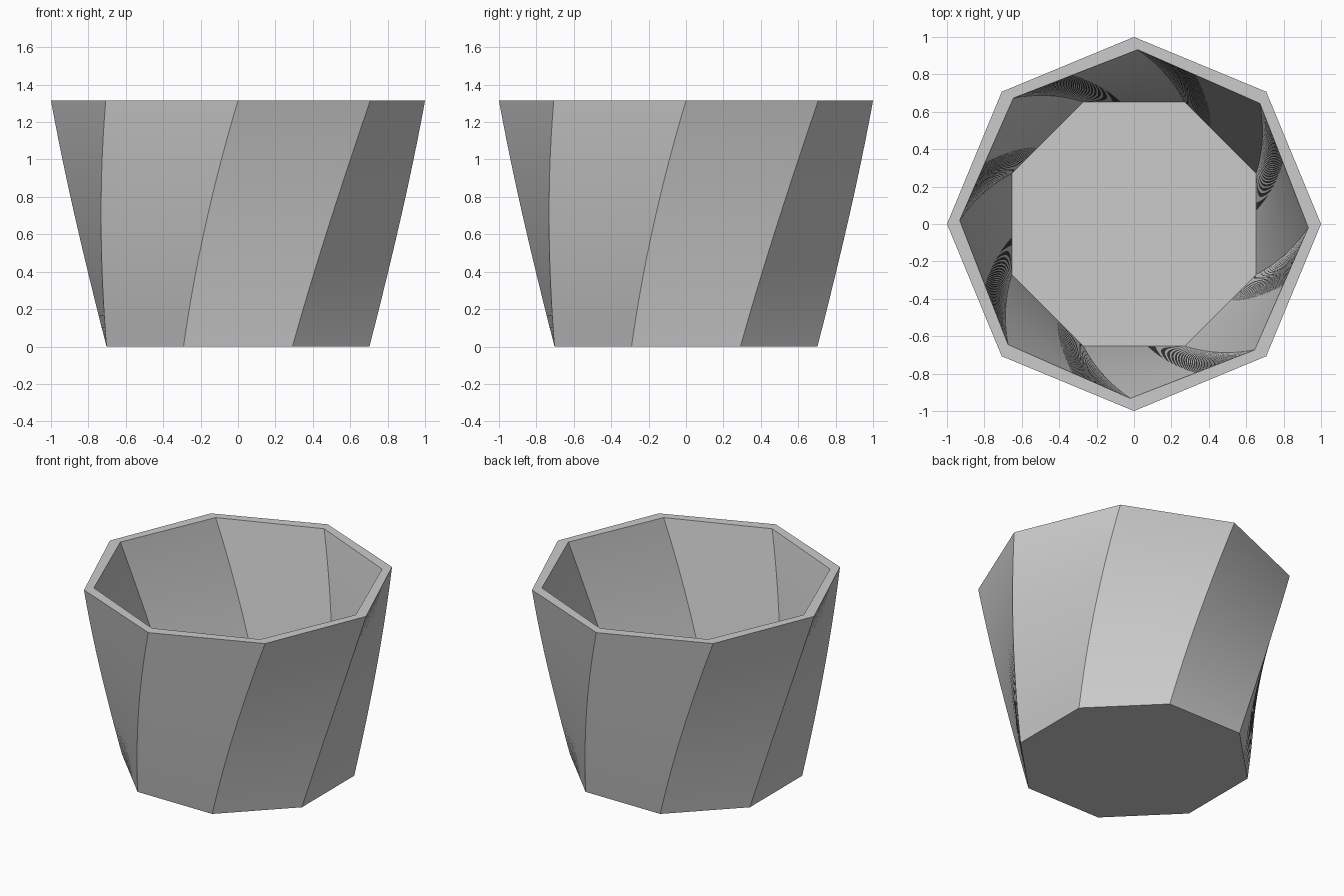
import bpy, bmesh
from math import cos, sin, pi, radians

SIDES, STEPS = 8, 64
HEIGHT, FLOOR = 1.315, 0.07
TWIST = pi / 8
R_BOTTOM, R_TOP, WALL = 0.761, 1.0, 0.055

old = bpy.data.objects.get("Cube")
if old:
    bpy.data.objects.remove(old, do_unlink=True)

grey = bpy.data.materials.new("plain_grey")
grey.use_nodes = True
colour = (0.6, 0.6, 0.6, 1.0)
grey.diffuse_color = colour
grey.node_tree.nodes["Principled BSDF"].inputs["Base Color"].default_value = colour


def ring(bm, z, lift, inset):
    """One octagon of the twisted taper, raised by lift and shrunk by inset."""
    t = (z - lift) / HEIGHT
    r = R_BOTTOM + (R_TOP - R_BOTTOM) * t - inset
    turn = TWIST * (t - 1)
    angles = [turn + 2 * pi * i / SIDES for i in range(SIDES)]
    return [bm.verts.new((r * cos(a), r * sin(a), z)) for a in angles]


bm = bmesh.new()
# Outer wall going up, then the inner wall coming down to the floor
rings = [ring(bm, HEIGHT * k / STEPS, 0, 0) for k in range(STEPS + 1)]
rings += [ring(bm, HEIGHT - (HEIGHT - FLOOR) * k / STEPS, FLOOR, WALL)
          for k in range(STEPS + 1)]
for a, b in zip(rings, rings[1:]):
    for i in range(SIDES):
        j = (i + 1) % SIDES
        bm.faces.new((a[i], a[j], b[j], b[i]))
# Underside and inner floor
bm.faces.new(rings[0][::-1])
bm.faces.new(rings[-1])
bmesh.ops.recalc_face_normals(bm, faces=bm.faces)

mesh = bpy.data.meshes.new("twisted_planter")
bm.to_mesh(mesh)
bm.free()
mesh.materials.append(grey)
planter = bpy.data.objects.new("twisted_planter", mesh)
bpy.context.collection.objects.link(planter)

# Smooth panels with crisp corners
bpy.ops.object.select_all(action='DESELECT')
planter.select_set(True)
bpy.context.view_layer.objects.active = planter
bpy.ops.object.shade_smooth_by_angle(angle=radians(25))
